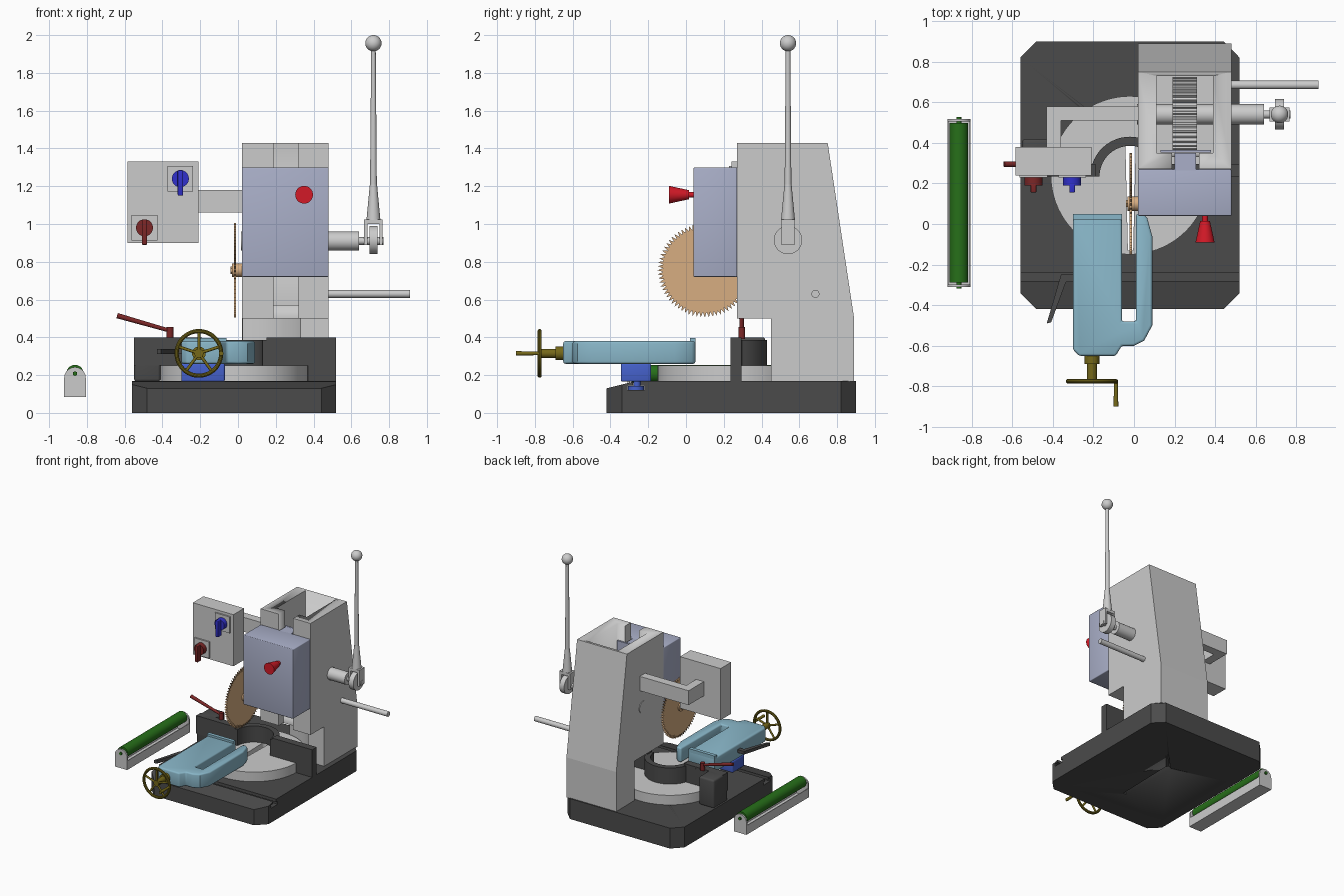
import bpy, bmesh, math
from mathutils import Vector

if "Cube" in bpy.data.objects:
    bpy.data.objects.remove(bpy.data.objects["Cube"])

COL = dict(dark=(.07, .07, .07), steel=(.25, .25, .25), grey=(.3, .3, .3), lav=(.4, .43, .58), sky=(.25, .47, .58),
           tan=(.68, .42, .22), red=(.65, .01, .02), maroon=(.2, .02, .02), blue=(.03, .03, .6),
           navy=(.06, .12, .6), olive=(.18, .14, .01), green=(.02, .16, .01), white=(.6, .6, .6))


def mat(name):
    m = bpy.data.materials.get(name)
    if not m:
        m = bpy.data.materials.new(name)
        m.diffuse_color = (*COL[name], 1)
        m.use_nodes = True
        m.node_tree.nodes["Principled BSDF"].inputs["Base Color"].default_value = m.diffuse_color
    return m


def finish(name, bm, col, bevel=0):
    bmesh.ops.recalc_face_normals(bm, faces=bm.faces)
    me = bpy.data.meshes.new(name)
    bm.to_mesh(me)
    bm.free()
    ob = bpy.data.objects.new(name, me)
    bpy.context.collection.objects.link(ob)
    if col:
        me.materials.append(mat(col))
    bpy.ops.object.select_all(action='DESELECT')
    ob.select_set(True)
    bpy.context.view_layer.objects.active = ob
    if bevel:
        b = ob.modifiers.new("bevel", 'BEVEL')
        b.width, b.segments = bevel, 3
        b.limit_method, b.angle_limit = 'ANGLE', math.radians(40)
        bpy.ops.object.modifier_apply(modifier="bevel")
    bpy.ops.object.shade_smooth_by_angle(angle=math.radians(32))
    return ob


def prism(name, axis, pts, a, b, col=None, bevel=0):
    """Extrude a closed profile along one axis from a to b."""
    put = {'x': lambda u, v, t: (t, u, v), 'y': lambda u, v, t: (u, t, v), 'z': lambda u, v, t: (u, v, t)}[axis]
    bm = bmesh.new()
    lo, hi = [[bm.verts.new(put(u, v, t)) for u, v in pts] for t in (a, b)]
    bm.faces.new(lo)
    bm.faces.new(hi)
    for i in range(len(pts)):
        j = (i + 1) % len(pts)
        bm.faces.new((lo[i], lo[j], hi[j], hi[i]))
    return finish(name, bm, col, bevel)


def box(name, x0, x1, y0, y1, z0, z1, col=None, bevel=0):
    return prism(name, 'z', [(x0, y0), (x1, y0), (x1, y1), (x0, y1)], z0, z1, col, bevel)


def cyl(name, p, q, r, col=None, r2=None, seg=32):
    p, q = Vector(p), Vector(q)
    bm = bmesh.new()
    bmesh.ops.create_cone(bm, cap_ends=True, segments=seg, radius1=r, radius2=r if r2 is None else r2, depth=(q - p).length)
    bm.transform((q - p).to_track_quat('Z', 'Y').to_matrix().to_4x4())
    bmesh.ops.translate(bm, verts=bm.verts, vec=(p + q) / 2)
    return finish(name, bm, col)


def arc(cx, cy, r, a0, a1, n=20):
    return [(cx + r * math.cos(math.radians(a0 + (a1 - a0) * i / n)),
             cy + r * math.sin(math.radians(a0 + (a1 - a0) * i / n))) for i in range(n + 1)]


def boolean(ob, cutter, op='DIFFERENCE', keep=False):
    m = ob.modifiers.new("cut", 'BOOLEAN')
    m.object, m.operation, m.solver = cutter, op, 'EXACT'
    bpy.context.view_layer.objects.active = ob
    bpy.ops.object.modifier_apply(modifier="cut")
    cutter.hide_render = True
    if not keep:
        bpy.data.objects.remove(cutter)


# Base casting: side profile with T-slot, chamfered plan corners
base = prism("base", 'x', [(-.42, 0), (.9, 0), (.9, .17), (-.24, .17), (-.24, .145), (-.22, .145), (-.22, .12),
             (-.31, .12), (-.31, .145), (-.28, .145), (-.28, .165), (-.42, .13)], -.56, .52, 'dark')
plan = prism("plan", 'z', [(-.56, -.34), (-.48, -.421), (.44, -.421), (.52, -.34), (.52, .82), (.44, .901),
             (-.48, .901), (-.56, .82)], -.1, .3)
boolean(base, plan, 'INTERSECT')

# Turntable with blade slot that passes through the base
table = cyl("turntable", (-.02, .24, .165), (-.02, .24, .25), .39, seg=72)
slot = prism("slot", 'z', arc(-.017, .375, .025, 0, 180) + [(-.03, -.13), (-.004, -.13)], -.1, .4)
boolean(base, slot, keep=True)
boolean(table, slot)

# Fence with half-ring bridge and end feet
fence = [(-.55, .235)] + [(-.2, .235)] + arc(-.02, .235, .15, 180, 0) + [(.52, .235), (.52, .295), (.165, .295)]
fence += arc(-.02, .235, .195, 18, 162) + [(-.55, .295)]
prism("fence", 'z', fence, .25, .385, 'dark')
box("fence_left", -.55, -.19, .235, .295, .25, .4, 'dark')
box("fence_right", .15, .52, .235, .295, .25, .4, 'dark')
box("fence_foot_left", -.55, -.41, .235, .42, .165, .4, 'dark', .015)
box("fence_foot_right", .37, .52, .235, .295, .165, .4, 'dark')

# Column foot with a concave front, and tapered hollow column
prism("column_foot", 'z', [(.02, .89)] + arc(-.02, .24, .41, 84, 31) + [(.48, .45), (.48, .89)], .165, .5)
col = prism("column", 'x', [(.27, .5), (.89, .5), (.75, 1.43), (.27, 1.43)], .02, .48)
boolean(col, box("pocket", .11, .39, .35, .73, .57, 1.6))
boolean(col, box("front_slot", .187, .32, .2, .4, .57, 1.6))
boolean(col, box("lower_slot", .187, .32, .2, .33, .4, .6))

# Lift pinion inside the column, and its shaft
gear = []
for i in range(36):
    gear += [(.54 + r * math.cos((i + f) * math.tau / 36), .91 + r * math.sin((i + f) * math.tau / 36))
             for r, f in ((.165, 0), (.165, .4), (.185, .55), (.185, .85))]
prism("pinion", 'x', gear, .19, .31)
cyl("lift_shaft", (.015, .54, .91), (.64, .54, .91), .05)
cyl("lift_spindle", (.63, .54, .91), (.77, .54, .91), .02)

# Saw head with sliding tongue
box("saw_head", .02, .48, .04, .27, .72, 1.3, 'lav', .006)
box("slide_tongue", .2, .305, .26, .35, .72, 1.3, 'lav')
box("slide_flange", .13, .38, .352, .365, .72, 1.3, 'lav')
cyl("head_knob", (.35, -.09, 1.155), (.35, .015, 1.155), .047, 'red', .024)
cyl("head_knob_neck", (.35, .01, 1.155), (.35, .045, 1.155), .015, 'red')

# Toothed blade and arbor
teeth = []
for i in range(72):
    for r, f in ((.25, 0), (.222, .45)):
        t = (i + f) * math.tau / 72
        teeth.append((.1 + r * math.cos(t), .755 + r * math.sin(t)))
prism("blade", 'x', teeth, -.021, -.011, 'tan')
cyl("blade_flange", (-.031, .1, .755), (.02, .1, .755), .035, 'tan')
cyl("blade_nut", (-.04, .1, .755), (-.03, .1, .755), .02, 'tan', seg=6)

# Feed lever: hub, fork, tapered rod, ball
cyl("lever_hub", (.695, .54, .915), (.738, .54, .915), .075)
for s in (-1, 1):
    x = .717 + s * .04
    box("fork_cheek", x - .009, x + .009, .505, .575, .89, 1.02)
box("fork_bridge", .668, .766, .505, .575, 1.0, 1.025)
cyl("lever_socket", (.717, .54, 1.02), (.717, .54, 1.21), .037, r2=.019)
cyl("lever_rod", (.717, .54, 1.2), (.717, .54, 1.94), .018, r2=.012)
bm = bmesh.new()
bmesh.ops.create_uvsphere(bm, u_segments=28, v_segments=16, radius=.043)
bmesh.ops.translate(bm, verts=bm.verts, vec=(.717, .54, 1.957))
finish("lever_ball", bm, None)
cyl("stop_bar", (.47, .685, .63), (.91, .685, .63), .021)

# Control box on its angled arm, with two rotary switches
box("control_box", -.585, -.21, .24, .38, .9, 1.33)
prism("control_arm", 'z', [(-.43, .37), (-.36, .37), (-.36, .51), (.03, .51), (.03, .58), (-.43, .58)], 1.06, 1.18)
for x, z, c in ((-.305, 1.24, 'blue'), (-.495, .98, 'maroon')):
    box("switch_plate", x - .068, x + .068, .228, .242, z - .068, z + .068, 'white')
    cyl("switch_dial", (x, .19, z), (x, .23, z), .045, c)
    box("switch_grip", x - .014, x + .014, .155, .2, z - .09, z + .045, c, .005)

# Vise: sliding body with side arm, jaw, mount and T-bolt
prism("vise_body", 'z', [(-.3, -.62), (-.27, -.65), (-.09, -.65), (-.06, -.6), (0, -.6), (.05, -.575), (.09, -.5),
      (.09, -.06), (.065, .03), (.045, .05), (.01, .05), (.01, -.48), (-.06, -.48), (-.06, .05), (-.3, .05)],
      .26, .38, 'sky', .012)
box("vise_jaw", -.3, -.06, .02, .05, .27, .397, 'sky')
box("vise_mount", -.3, -.07, -.345, -.185, .165, .262, 'navy', .01)
cyl("t_bolt_shank", (-.19, -.26, .13), (-.19, -.26, .2), .019, 'navy')
cyl("t_bolt_head", (-.19, -.265, .122), (-.19, -.265, .143), .043, 'navy')
prism("vise_clamp_lever", 'z', [(-.43, -.49), (-.408, -.484), (-.335, -.285), (-.295, -.285), (-.295, -.25),
      (-.36, -.25)], .312, .338, 'dark')

# Fence lock lever
cyl("fence_lock_post", (-.36, .295, .39), (-.36, .295, .455), .018, 'maroon')
cyl("fence_lock_lever", (-.36, .295, .435), (-.64, .295, .515), .01, 'maroon', .014)

# Vise handwheel
wx, wy, wz = -.207, -.775, .315
prof = [(.118 + .011 * math.cos(k * math.tau / 10), .011 * math.sin(k * math.tau / 10)) for k in range(10)]
bm = bmesh.new()
rows = [[bm.verts.new((wx + r * math.cos(t), wy + h, wz + r * math.sin(t))) for r, h in prof]
        for t in (i * math.tau / 48 for i in range(48))]
for i in range(48):
    for k in range(10):
        bm.faces.new((rows[i][k], rows[i][k - 1], rows[i - 1][k - 1], rows[i - 1][k]))
finish("handwheel_rim", bm, 'olive')
for i in range(5):
    t = math.pi / 2 + i * math.tau / 5
    cyl("handwheel_spoke", (wx, wy, wz), (wx + .117 * math.cos(t), wy, wz + .117 * math.sin(t)), .008, 'olive', seg=12)
cyl("handwheel_hub", (wx, -.785, wz), (wx, -.66, wz), .024, 'olive')
cyl("handwheel_collar", (wx, -.69, wz), (wx, -.645, wz), .036, 'olive')
cyl("handwheel_handle", (wx + .118, -.9, wz), (wx + .118, -.77, wz), .012, 'olive', .009)

# Stock support roller in an open channel
cyl("roller", (-.863, -.288, .208), (-.863, .498, .208), .046, 'green')
cyl("roller_axle", (-.863, -.318, .208), (-.863, .528, .208), .012, 'green', seg=16)
end = [(-.92, .085), (-.806, .085)] + arc(-.863, .185, .057, 0, 180)
for y in (-.31, .505):
    prism("roller_bracket", 'y', end, y, y + .013)
box("roller_channel_floor", -.92, -.806, -.3, .51, .085, .095)
for x in (-.92, -.812):
    box("roller_channel_side", x, x + .006, -.3, .51, .085, .16)
